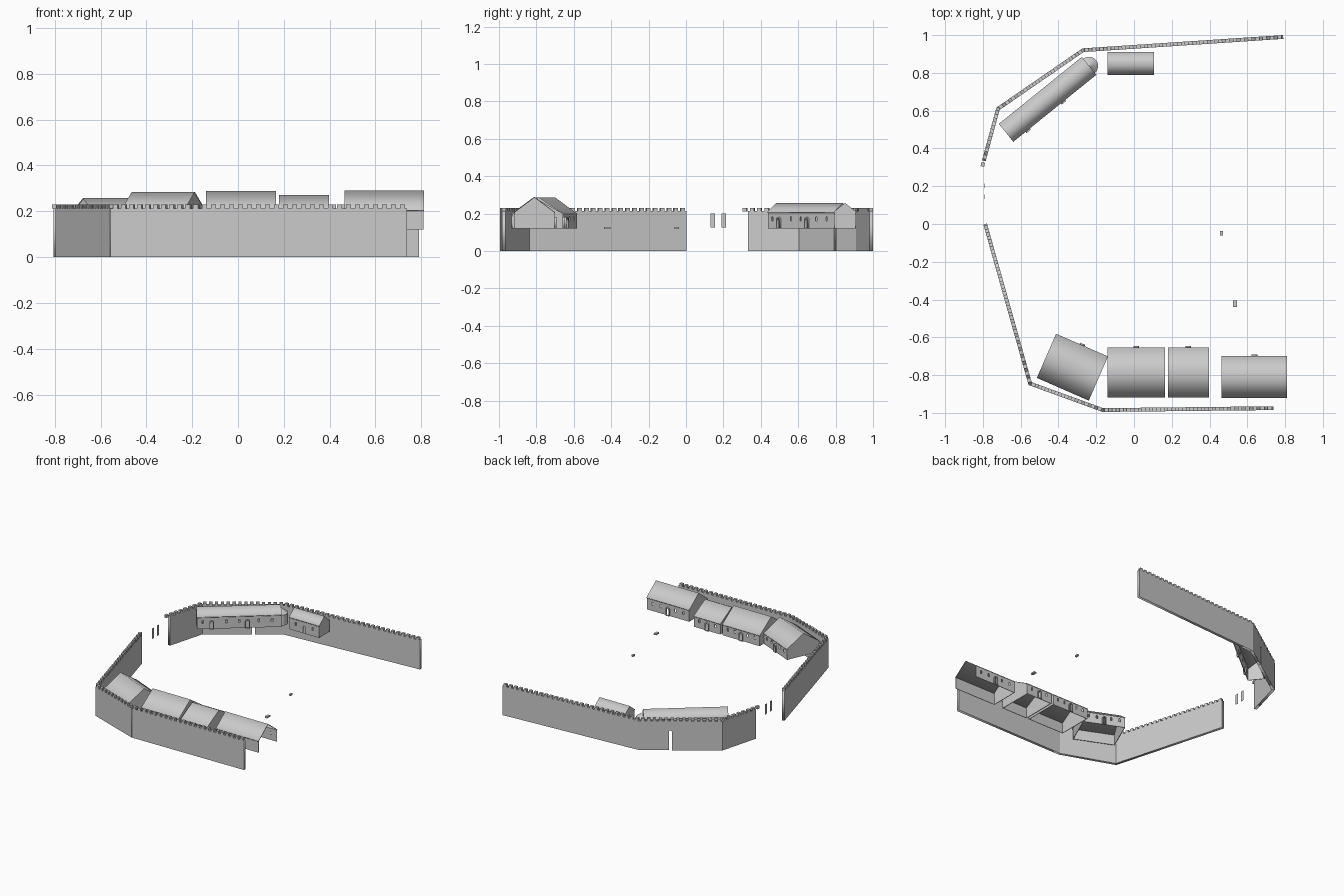
import bpy, bmesh
from math import sin, cos, pi, atan2, radians
from mathutils import Matrix, Vector

if "Cube" in bpy.data.objects:
    bpy.data.objects.remove(bpy.data.objects["Cube"])


def panel(name, outline, holes, depth, matrix):
    """Filled 2D profile with holes, extruded to a mesh plate centred on its plane."""
    cu = bpy.data.curves.new(name, 'CURVE')
    cu.dimensions = '2D'
    cu.fill_mode = 'BOTH'
    cu.extrude = depth / 2
    for loop in [outline] + holes:
        sp = cu.splines.new('POLY')
        sp.points.add(len(loop) - 1)
        for p, (x, y) in zip(sp.points, loop):
            p.co = (x, y, 0, 1)
        sp.use_cyclic_u = True
    tmp = bpy.data.objects.new(name + "_curve", cu)
    bpy.context.collection.objects.link(tmp)
    bpy.context.view_layer.update()
    me = bpy.data.meshes.new_from_object(tmp)
    bpy.data.objects.remove(tmp)
    ob = bpy.data.objects.new(name, me)
    bpy.context.collection.objects.link(ob)
    ob.matrix_world = matrix
    return ob


def mesh_object(name, bm, matrix=Matrix()):
    bmesh.ops.recalc_face_normals(bm, faces=bm.faces)
    me = bpy.data.meshes.new(name)
    bm.to_mesh(me)
    bm.free()
    ob = bpy.data.objects.new(name, me)
    bpy.context.collection.objects.link(ob)
    ob.matrix_world = matrix
    return ob


def add_box(bm, centre, size, angle=0):
    m = (Matrix.Translation(centre) @ Matrix.Rotation(angle, 4, 'Z')
         @ Matrix.Diagonal((*size, 1)))
    bmesh.ops.create_cube(bm, size=1, matrix=m)


def rect(x0, x1, y0, y1):
    return [(x0, y0), (x1, y0), (x1, y1), (x0, y1)]


def arch(x, y, w, h):
    r = w / 2
    top = [(x + r * cos(a * pi / 6), y + h - r + r * sin(a * pi / 6)) for a in range(7)]
    return [(x - r, y), (x + r, y)] + top


UP = Matrix.Rotation(pi / 2, 4, 'X')            # profile y becomes z
SIDE = Matrix.Rotation(pi / 2, 4, 'Z') @ UP     # profile x becomes y
T = Matrix.Translation

# Curtain walls with battlements
THICK, TOP = 0.02, 0.213


def curtain(name, pts, gates={}, extra=0):
    bm = bmesh.new()
    for i, (a, b) in enumerate(zip(pts, pts[1:])):
        a, b = Vector(a), Vector(b)
        d = b - a
        L, ang = d.length, atan2(d.y, d.x)
        m = T((a.x, a.y, 0)) @ Matrix.Rotation(ang, 4, 'Z')
        e0 = 0.004 if i else 0
        e1 = 0.004 if i < len(pts) - 2 else 0
        out = rect(-e0, L + e1, 0, TOP)
        if i in gates:                          # tall arched slot from the ground
            x, w, h = gates[i]
            g = arch(x, 0, w, h)
            out = [out[0], g[0]] + g[:1:-1] + [g[1]] + out[1:]
        panel(f"{name}_{i}", out, [], THICK, m @ UP)
        n = round(L / 0.039)
        for k in range(-extra if i == 0 else 0, n):
            c = m @ Vector(((k + 0.5) * L / n, 0, 0))
            add_box(bm, (c.x, c.y, 0.2215), (0.022, THICK, 0.018), ang)
    mesh_object(name + "_merlons", bm)


curtain("north_wall", [(-0.795, 0.335), (-0.72, 0.61), (-0.27, 0.92), (0.79, 0.99)],
        {1: (0.344, 0.02, 0.145)}, extra=1)
curtain("south_wall", [(-0.788, 0), (-0.55, -0.845), (-0.165, -0.985), (0.738, -0.975)])


# Houses: thin walls, open underneath; the local front faces -y
FLOOR = 0.12


def house(name, cx, cy, L, W, angle, ridge, eave, windows, doors, frame=True, open_end=False):
    m = T((cx, cy, FLOOR)) @ Matrix.Rotation(angle, 4, 'Z')
    l, w, t = L / 2 - 0.002, W / 2 - 0.004, 0.004
    e, r = eave - FLOOR, ridge - FLOOR
    holes = [arch(u, 0.04, 0.011, 0.024) for u in windows]
    holes += [arch(u, 0.002, 0.02, 0.052) for u in doors]
    panel(name + "_front", rect(-l, l, 0, e), holes, t, m @ T((0, -w, 0)) @ UP)
    panel(name + "_back", rect(-l, l, 0, e), [], t, m @ T((0, w, 0)) @ UP)
    gable = [(-w, 0), (w, 0), (w, e), (0, r - 0.004), (-w, e)]
    for s in (-1, 1):
        if open_end and s == -1:
            continue
        panel(name + "_gable", gable, [], t, m @ T((s * (l - t / 2), 0, 0)) @ SIDE)
    h = W / 2
    roof = [(-h, e - 0.003), (0, r - 0.005), (h, e - 0.003), (h, e + 0.002), (0, r), (-h, e + 0.002)]
    panel(name + "_roof", roof, [], L, m @ SIDE)
    if frame:
        for u in doors:
            panel(name + "_door_frame", arch(u, 0, 0.03, 0.062), [arch(u, 0.002, 0.019, 0.052)],
                  0.014, m @ T((0, -w - 0.005, 0)) @ UP)
    return m


def spread(L, *fr):
    return [s * f * L for f in fr for s in (-1, 1)]


S = pi
house("south_house_west", -0.326, -0.758, 0.30, 0.255, S + radians(-23.6), 0.285, 0.197,
      spread(0.30, 0.17, 0.36), [0])
house("south_house_middle", 0.0125, -0.787, 0.305, 0.265, S, 0.288, 0.197,
      spread(0.305, 0.17, 0.36), [0])
house("south_house_small", 0.288, -0.787, 0.217, 0.265, S, 0.272, 0.197,
      spread(0.217, 0.3), [0])
house("south_house_east", 0.6375, -0.81, 0.347, 0.22, S, 0.29, 0.205,
      spread(0.347, 0.17, 0.36), [0], open_end=True)
house("north_house", -0.0165, 0.85, 0.245, 0.122, 0, 0.257, 0.207,
      spread(0.245, 0.28), [0], frame=False)
hall = house("long_hall", -0.4575, 0.66, 0.565, 0.122, radians(38.9), 0.257, 0.207,
             [-0.243, -0.084, 0.0, 0.131, 0.219], [-0.184, 0.055])

# Rounded apse at the end of the hall
R, N = 0.045, 12
half = [(R * cos(pi * i / N - pi / 2), R * sin(pi * i / N - pi / 2)) for i in range(N + 1)]
apse = hall @ T((0.2825, 0, 0))
panel("apse_wall", half, [], 0.08, apse @ T((0, 0, 0.04)))
bm = bmesh.new()
tip = bm.verts.new((0, 0, 0.115))
ring = [bm.verts.new((x * 1.06, y * 1.06, 0.08)) for x, y in half]
for a, b in zip(ring, ring[1:]):
    bm.faces.new((a, b, tip))
bm.faces.new(ring)
bm.faces.new((ring[-1], ring[0], tip))
mesh_object("apse_roof", bm, apse)

# Thin upright slabs in the west gap
bm = bmesh.new()
for y in (0.144, 0.202):
    add_box(bm, (-0.79, y, 0.162), (0.002, 0.024, 0.075))
mesh_object("gate_slabs", bm)

# Small blocks in the open yard
bm = bmesh.new()
add_box(bm, (0.463, -0.05, 0.123), (0.014, 0.024, 0.012))
add_box(bm, (0.535, -0.422, 0.123), (0.02, 0.035, 0.01))
mesh_object("yard_blocks", bm)
